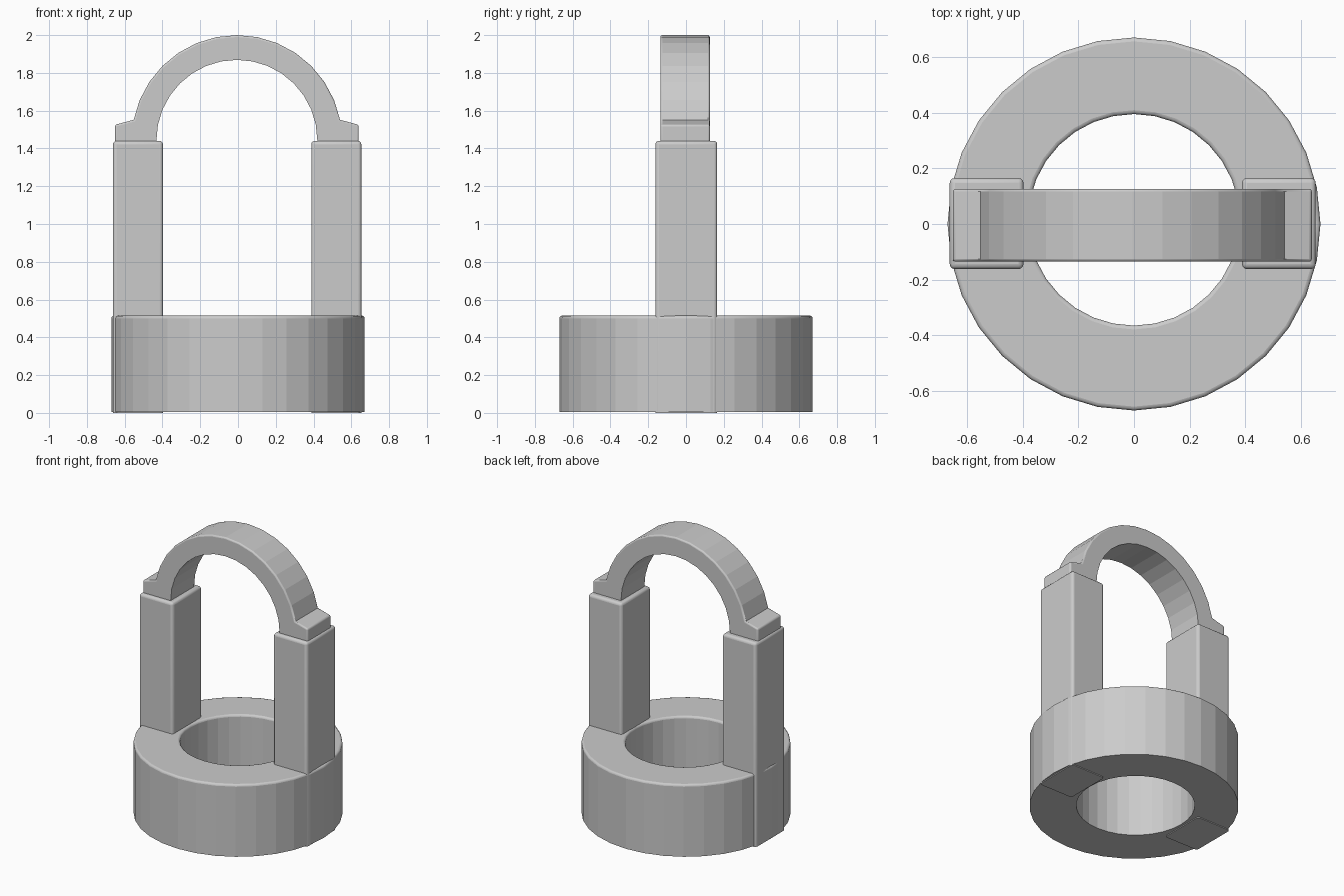
import bpy, bmesh, math

if "Cube" in bpy.data.objects:
    bpy.data.objects.remove(bpy.data.objects["Cube"])

SIDES = 32


def circle(radius, cx, cy):
    return [(cx + radius * math.cos(2 * math.pi * i / SIDES),
             cy + radius * math.sin(2 * math.pi * i / SIDES)) for i in range(SIDES)]


def finish(name, bm, keep, width):
    """Round the sharp edges picked by keep(edge), then make the object."""
    bmesh.ops.recalc_face_normals(bm, faces=bm.faces)
    edges = [e for e in bm.edges if e.calc_face_angle(0) > 0.5 and keep(e)]
    res = bmesh.ops.bevel(bm, geom=edges, offset=width, offset_type='OFFSET',
                          segments=3, profile=0.5, affect='EDGES', clamp_overlap=True)
    for f in res['faces']:
        f.smooth = True
    bmesh.ops.recalc_face_normals(bm, faces=bm.faces)
    mesh = bpy.data.meshes.new(name)
    bm.to_mesh(mesh)
    bm.free()
    obj = bpy.data.objects.new(name, mesh)
    bpy.context.collection.objects.link(obj)
    return obj


def above(z):
    return lambda e: max(v.co.z for v in e.verts) > z


# Base ring with a slightly offset hole; only the top rims are rounded
bm = bmesh.new()
z0, z1 = 0.006, 0.515
outer, inner = circle(0.67, 0, 0), circle(0.38, 0, 0.015)
loops = [[bm.verts.new((x, y, z)) for x, y in pts]
         for pts, z in ((outer, z0), (outer, z1), (inner, z1), (inner, z0))]
for a, b in zip(loops, loops[1:] + loops[:1]):
    for i in range(SIDES):
        j = (i + 1) % SIDES
        bm.faces.new((a[i], a[j], b[j], b[i]))
finish("base_ring", bm, above(0.1), 0.014)

# Two square posts standing through the ring
for name, xa, xb in (("left_post", -0.662, -0.397), ("right_post", 0.388, 0.653)):
    bm = bmesh.new()
    bmesh.ops.create_cube(bm, size=1)
    for v in bm.verts:
        v.co = (xa if v.co.x < 0 else xb,
                -0.162 if v.co.y < 0 else 0.165,
                0 if v.co.z < 0 else 1.44)
    finish(name, bm, above(0.1), 0.018)

# Arched handle with stepped feet resting on the posts
cx, cz, r_out, r_in = -0.006, 1.443, 0.557, 0.426
step = 2 * math.pi / SIDES
half = SIDES // 2
profile = [(0.645, 1.43), (0.645, 1.525)]
profile += [(r_out * math.cos(k * step), cz + r_out * math.sin(k * step))
            for k in range(1, half)]
profile += [(-0.645, 1.525), (-0.645, 1.43), (-r_in, 1.43)]
profile += [(r_in * math.cos(k * step), cz + r_in * math.sin(k * step))
            for k in range(half, -1, -1)]
profile += [(r_in, 1.43)]
bm = bmesh.new()
face = bm.faces.new([bm.verts.new((cx + x, -0.135, z)) for x, z in profile])
ext = bmesh.ops.extrude_face_region(bm, geom=[face])
for v in ext['geom']:
    if isinstance(v, bmesh.types.BMVert):
        v.co.y = 0.126


def outer_rim(e):
    mid = (e.verts[0].co + e.verts[1].co) / 2
    return (math.hypot(mid.x - cx, mid.z - cz) > 0.5
            and max(v.co.z for v in e.verts) > 1.45 and e.is_convex)


finish("arch_handle", bm, outer_rim, 0.01)
